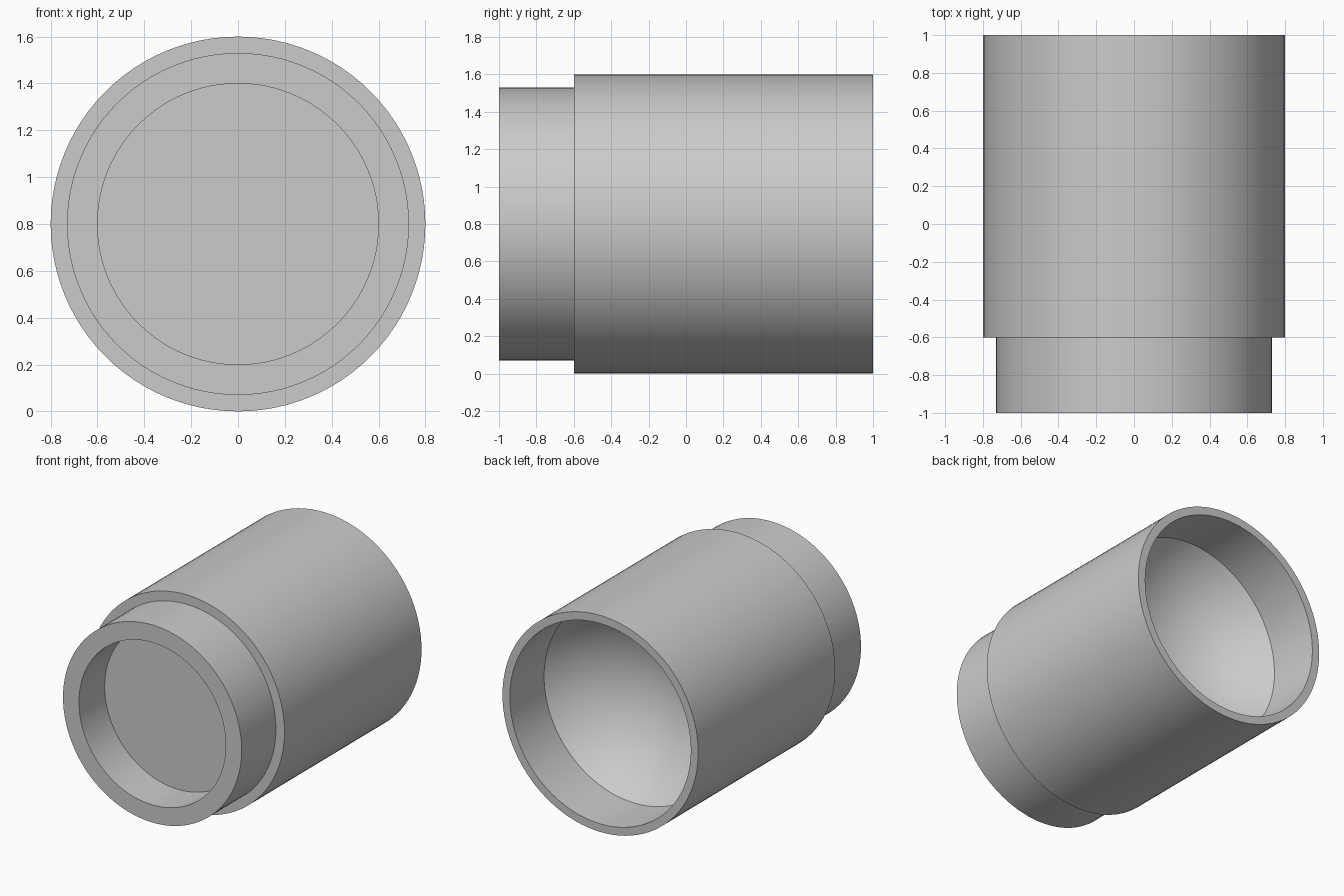
import bpy, bmesh, math
from mathutils import Matrix

cube = bpy.data.objects.get("Cube")
if cube:
    bpy.data.objects.remove(cube, do_unlink=True)

SEGMENTS = 96
AXIS_HEIGHT = 0.8

grey = bpy.data.materials.new("plain_grey")
grey.use_nodes = True
colour = (0.6, 0.6, 0.6, 1)
grey.diffuse_color = colour
grey.node_tree.nodes["Principled BSDF"].inputs["Base Color"].default_value = colour


def lathe(name, profile):
    """Turn (radius, y) points about the horizontal y axis."""
    bm = bmesh.new()
    verts = [bm.verts.new((r, y, 0)) for r, y in profile]
    edges = [bm.edges.new(pair) for pair in zip(verts, verts[1:])]
    bmesh.ops.spin(bm, geom=verts + edges, cent=(0, 0, 0), axis=(0, 1, 0),
                   angle=math.tau, steps=SEGMENTS, use_duplicate=False)
    bmesh.ops.remove_doubles(bm, verts=bm.verts, dist=0.0001)
    bmesh.ops.transform(bm, matrix=Matrix.Translation((0, 0, AXIS_HEIGHT)), verts=bm.verts)
    bmesh.ops.recalc_face_normals(bm, faces=bm.faces)
    mesh = bpy.data.meshes.new(name)
    bm.to_mesh(mesh)
    bm.free()
    mesh.materials.append(grey)
    obj = bpy.data.objects.new(name, mesh)
    bpy.context.collection.objects.link(obj)
    bpy.context.view_layer.objects.active = obj
    obj.select_set(True)
    bpy.ops.object.shade_smooth_by_angle(angle=math.radians(25))
    obj.select_set(False)
    return obj


# Rounded bowl at the bottom of the rear bore
bore, bowl_edge, depth = 0.74, 0.6, 0.4
ball = (bore ** 2 + depth ** 2) / (2 * depth)
sweep = math.asin(bore / ball)
centre = bowl_edge - depth + ball
steps = 14
bowl = [(ball * math.sin(sweep * i / steps), centre - ball * math.cos(sweep * i / steps))
        for i in range(steps, -1, -1)]

# Front recess, neck, shoulder, barrel and rear bore in one turned body
lathe("stepped_barrel", [(0, -0.7), (0.6, -0.7), (0.6, -1), (0.73, -1), (0.73, -0.6),
                         (0.8, -0.6), (0.8, 1), (bore, 1)] + bowl)
